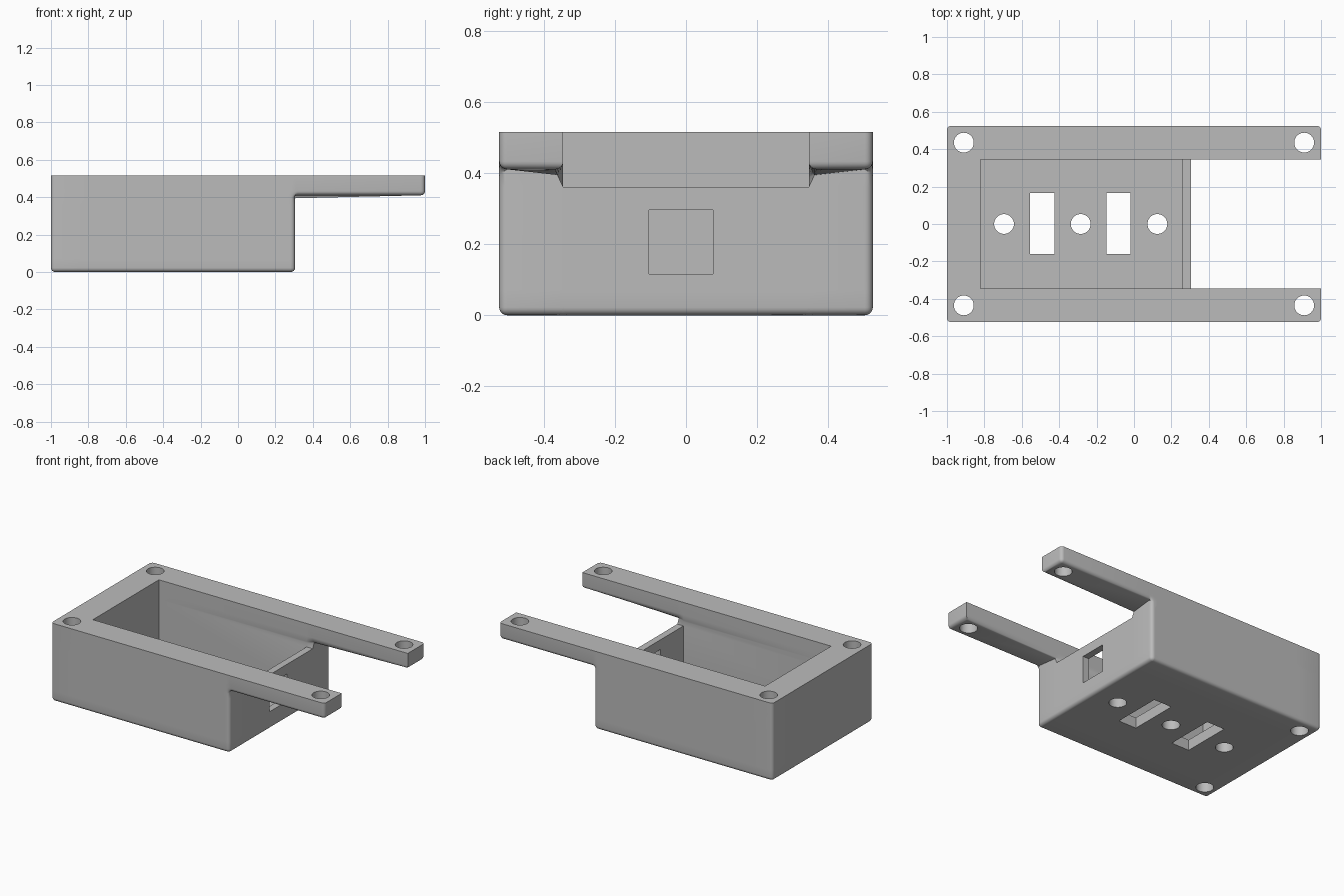
import bpy
import bmesh
from itertools import product
from mathutils import Matrix, Vector

cube = bpy.data.objects.get("Cube")
if cube:
    bpy.data.objects.remove(cube, do_unlink=True)

grey = bpy.data.materials.new("plain grey")
grey.use_nodes = True
colour = (0.5, 0.5, 0.5, 1)
grey.diffuse_color = colour
grey.node_tree.nodes["Principled BSDF"].inputs["Base Color"].default_value = colour

# Levels that split the bracket into solid and empty blocks
XS = (-1, -0.82, 0.26, 0.305, 1)
YS = (-0.525, -0.345, 0.345, 0.525)
ZS = (0, 0.07, 0.36, 0.41, 0.515)


def solid(i, j, k):
    if not (0 <= i < 4 and 0 <= j < 3 and 0 <= k < 4):
        return False
    side = j != 1
    if i == 3:                  # arms
        return side and k == 3
    if i == 0 or side:          # thick walls
        return True
    return k < 1 if i == 1 else k < 2   # floor, low end wall


def build_shell():
    bm = bmesh.new()
    verts = {}

    def vert(key):
        if key not in verts:
            verts[key] = bm.verts.new((XS[key[0]], YS[key[1]], ZS[key[2]]))
        return verts[key]

    for cell in product(range(4), range(3), range(4)):
        if not solid(*cell):
            continue
        for axis, step in product(range(3), (0, 1)):
            other = list(cell)
            other[axis] += 2 * step - 1
            if solid(*other):
                continue
            u, v = (axis + 1) % 3, (axis + 2) % 3
            corners = []
            for du, dv in ((0, 0), (1, 0), (1, 1), (0, 1)):
                key = list(cell)
                key[axis] += step
                key[u] += du
                key[v] += dv
                corners.append(vert(tuple(key)))
            bm.faces.new(corners if step else corners[::-1])
    bmesh.ops.dissolve_limit(bm, angle_limit=0.01, verts=bm.verts[:], edges=bm.edges[:])
    bm.normal_update()

    # Round the underside and the outer upright edges
    def rounded(e):
        a, b = (w.co for w in e.verts)
        if not e.is_convex:
            return False
        level = abs(a.z - b.z) < 0.001
        if level:
            return a.z < 0.001 or abs(a.z - ZS[3]) < 0.001
        return abs(a.y) > 0.52 and abs(b.y) > 0.52

    bmesh.ops.bevel(bm, geom=[e for e in bm.edges if rounded(e)], offset=0.025,
                    segments=5, profile=0.5, affect='EDGES', clamp_overlap=True)
    return bm


def make_object(name, bm):
    mesh = bpy.data.meshes.new(name)
    bm.to_mesh(mesh)
    bm.free()
    mesh.materials.append(grey)
    obj = bpy.data.objects.new(name, mesh)
    bpy.context.collection.objects.link(obj)
    return obj


bracket = make_object("bracket_housing", build_shell())

# Cutters for all openings
cut = bmesh.new()


def add_hole(x, y, top):
    bmesh.ops.create_cone(cut, cap_ends=True, segments=40, radius1=0.053, radius2=0.053,
                          depth=top + 0.1, matrix=Matrix.Translation((x, y, (top - 0.1) / 2)))


def add_box(centre, size):
    bmesh.ops.create_cube(cut, size=1, matrix=Matrix.Translation(centre)
                          @ Matrix.Diagonal(Vector(size).to_4d()))


for x, y in product((-0.91, 0.91), (-0.435, 0.435)):   # corner screw holes
    add_hole(x, y, 0.6)
for x in (-0.695, -0.285, 0.125):                      # floor holes
    add_hole(x, 0, 0.2)
for x in (-0.49, -0.083):                              # floor slots
    add_box((x, 0.003, 0.05), (0.13, 0.325, 0.3))
add_box((0.3, -0.014, 0.206), (0.16, 0.18, 0.18))      # end wall window

cutter = make_object("opening_cutter", cut)
cutter.hide_render = True

mod = bracket.modifiers.new("openings", 'BOOLEAN')
mod.operation = 'DIFFERENCE'
mod.solver = 'EXACT'
mod.object = cutter

bpy.ops.object.select_all(action='DESELECT')
bracket.select_set(True)
bpy.context.view_layer.objects.active = bracket
bpy.ops.object.modifier_apply(modifier=mod.name)
bpy.data.objects.remove(cutter, do_unlink=True)
bpy.ops.object.shade_smooth_by_angle(angle=0.6)
